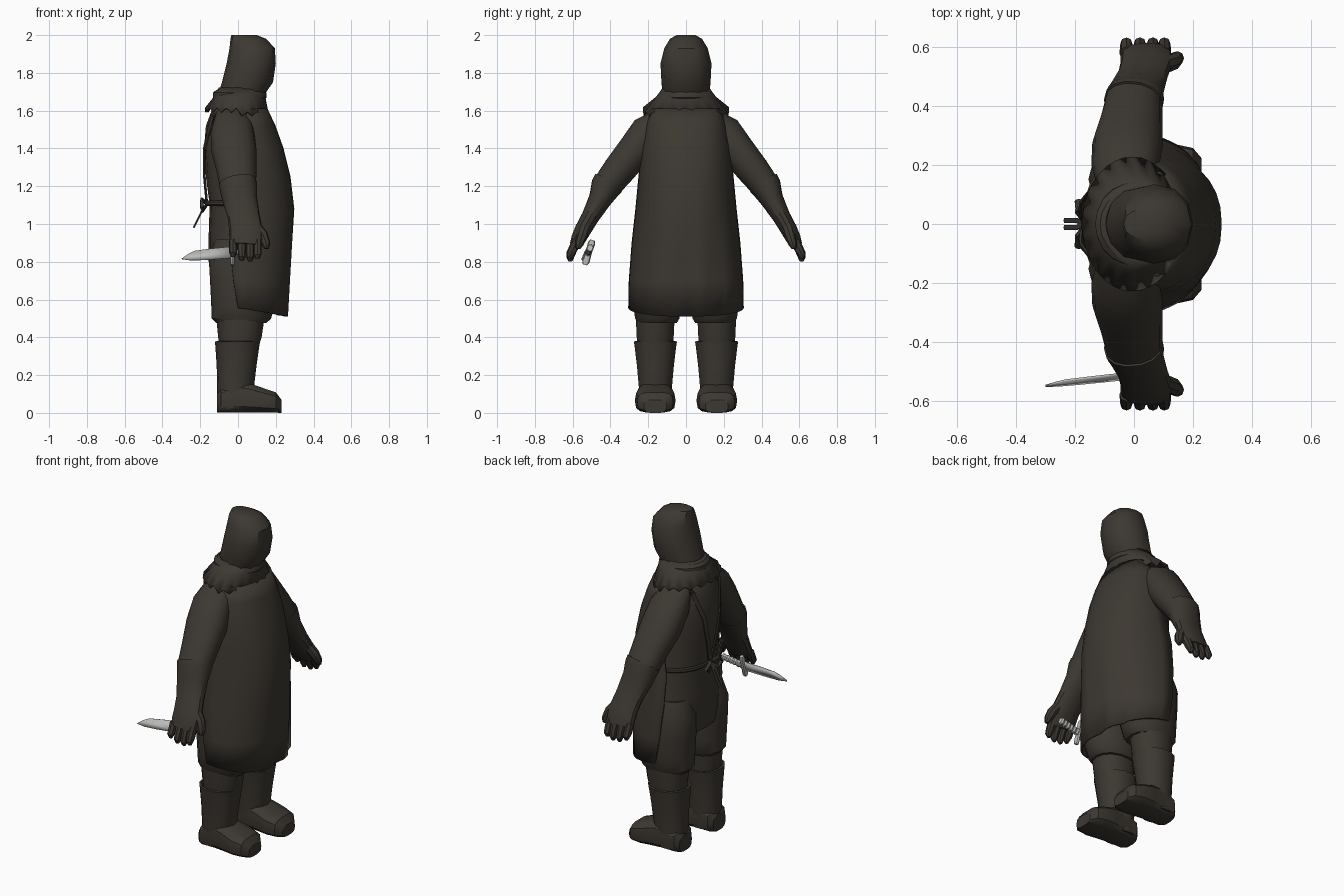
import bpy, bmesh, math
from mathutils import Vector


def material(name, rgb):
    m = bpy.data.materials.new(name)
    m.diffuse_color = (*rgb, 1)
    return m


CLOTH = material("dark brown cloth", (0.046, 0.039, 0.031))
STEEL = material("grey steel", (0.5, 0.5, 0.49))


def finish(name, bm, mat, thick=0):
    bmesh.ops.recalc_face_normals(bm, faces=bm.faces)
    me = bpy.data.meshes.new(name)
    bm.to_mesh(me)
    bm.free()
    me.materials.append(mat)
    ob = bpy.data.objects.new(name, me)
    bpy.context.collection.objects.link(ob)
    if thick:
        mod = ob.modifiers.new("thickness", 'SOLIDIFY')
        mod.thickness, mod.offset = thick, 0
    return ob


def power(v, p):
    return math.copysign(abs(v) ** (2 / p), v)


def loft(name, rings, mat=CLOTH, n=14, p=2.2, cap=True, thick=0):
    """Skin rings given as (centre, half axis U, half axis V)."""
    bm = bmesh.new()
    rows = []
    for c, u, v in rings:
        row = []
        for i in range(n):
            a = 2 * math.pi * i / n
            row.append(bm.verts.new(c + u * power(math.cos(a), p) + v * power(math.sin(a), p)))
        rows.append(row)
    for a, b in zip(rows, rows[1:]):
        for i in range(n):
            j = (i + 1) % n
            bm.faces.new((a[i], a[j], b[j], b[i]))
    if cap:
        bm.faces.new(rows[0])
        bm.faces.new(rows[-1])
    return finish(name, bm, mat, thick)


def stack(name, rows, y=0, **kw):
    """Loft upwards; rows are (z, x back, x front, half width in y)."""
    return loft(name, [(Vector(((a + b) / 2, y, z)), Vector(((b - a) / 2, 0, 0)), Vector((0, h, 0)))
                       for z, a, b, h in rows], **kw)


def tube(name, pts, hint=(1, 0, 0), **kw):
    """Loft along a path; points are (x, y, z, radius along hint, other radius)."""
    P = [Vector(q[:3]) for q in pts]
    rings = []
    for i, q in enumerate(pts):
        t = (P[min(i + 1, len(P) - 1)] - P[max(i - 1, 0)]).normalized()
        u = Vector(hint)
        u = (u - t * u.dot(t)).normalized()
        rings.append((P[i], u * q[3], t.cross(u) * q[4]))
    return loft(name, rings, **kw)


def side(pts, s):
    return [(q[0], q[1] * s, *q[2:]) for q in pts]


# Torso and hips
stack("torso", [(.70, -.14, .19, .25), (.80, -.155, .21, .265), (.95, -.155, .225, .25),
                (1.10, -.15, .24, .235), (1.25, -.17, .235, .225), (1.40, -.18, .20, .215),
                (1.52, -.17, .15, .20), (1.60, -.14, .12, .16), (1.66, -.10, .08, .10)], n=18)

# Hood
stack("hood", [(1.62, -.12, .09, .11), (1.67, -.11, .13, .122), (1.75, -.085, .185, .13),
               (1.85, -.06, .20, .135), (1.93, -.045, .195, .115), (1.98, -.04, .15, .085),
               (2.0, -.035, .10, .05)], n=12)

# Flared hood collar with a ragged hem, and the gathered neck band
collar = stack("hood_collar", [(1.72, -.098, .14, .118), (1.67, -.125, .14, .155),
                               (1.60, -.172, .158, .225)], n=36, p=2, cap=False, thick=.01)
for v in collar.data.vertices:
    if v.index >= 72:
        v.co.z += .014 if v.index % 2 else -.008
    if v.co.x > 0 and v.index >= 72:
        v.co.z -= .02
stack("neck_band", [(1.655, -.12, .14, .135), (1.67, -.132, .152, .148), (1.695, -.132, .15, .142),
                    (1.71, -.115, .14, .125)], n=20, p=2)

# Apron: an open half wrap around the front, with light folds in the skirt
bm = bmesh.new()
rows, N = [], 18
for z, xb, xf, h in [(.51, .0, .262, .30), (.70, -.025, .273, .297), (.90, -.045, .285, .282),
                     (1.08, -.05, .292, .262), (1.25, -.02, .272, .246), (1.40, .015, .235, .23),
                     (1.52, .03, .192, .207), (1.61, .05, .15, .175)]:
    row = []
    for i in range(N + 1):
        t = math.pi * (i / N - .5)
        fold = -.014 if i in (9, 12) and z < 1 else 0
        x = xb + (xf - xb) * power(max(math.cos(t), 0), 2.3) + fold
        lift = .045 * (1 - math.cos(t)) if z < .6 else 0
        row.append(bm.verts.new((x, h * power(math.sin(t), 2.3), z + lift)))
    rows.append(row)
for a, b in zip(rows, rows[1:]):
    for i in range(N):
        bm.faces.new((a[i], a[i + 1], b[i + 1], b[i]))
finish("apron", bm, CLOTH, .012)

# Apron waist tie round the back
waist = []
for i in range(13):
    a = math.pi * (.5 + i / 12)
    waist.append((.03 + .2 * power(math.cos(a), 2.2), .247 * power(math.sin(a), 2.2), 1.11, .014, .007))
tube("waist_tie", waist, hint=(0, 0, 1), n=6)

for s, tag in ((1, "left"), (-1, "right")):
    # Trousers, shins and boots
    stack(tag + "_trouser_leg", [(.475, -.115, .15, .105), (.50, -.14, .175, .12), (.58, -.142, .20, .132),
                                 (.70, -.148, .205, .138), (.82, -.155, .20, .13), (.92, -.12, .17, .10)],
          y=.152 * s)
    stack(tag + "_shin", [(.32, -.095, .10, .09), (.40, -.105, .125, .10), (.50, -.115, .14, .105)], y=.163 * s)
    stack(tag + "_boot_shaft", [(.02, -.11, .06, .085), (.14, -.11, .085, .09), (.25, -.113, .098, .1),
                                (.355, -.12, .113, .113), (.378, -.122, .117, .117), (.38, -.11, .105, .105),
                                (.36, -.10, .095, .095)], y=.162 * s)
    loft(tag + "_boot_foot",
         [(Vector((x, .163 * s, h / 2)), Vector((0, w, 0)), Vector((0, 0, h / 2)))
          for x, h, w in [(-.112, .10, .06), (-.09, .13, .085), (.0, .17, .09), (.07, .155, .098),
                          (.14, .13, .108), (.20, .11, .095), (.23, .07, .06)]], p=3.2)

    # Sleeve, glove and hand
    tube(tag + "_sleeve", side([(-.03, .11, 1.58, .09, .05), (-.03, .20, 1.49, .115, .095),
                                (-.022, .27, 1.39, .12, .095), (-.008, .355, 1.285, .106, .088),
                                (0, .425, 1.195, .096, .078)], s))
    tube(tag + "_glove", side([(-.002, .412, 1.215, .102, .086), (.002, .425, 1.195, .1, .082),
                               (.01, .455, 1.13, .092, .062), (.03, .505, 1.04, .085, .048),
                               (.042, .545, .97, .088, .045), (.042, .57, .92, .088, .04),
                               (.04, .588, .885, .08, .03)], s))
    for k, (x, tip) in enumerate([(-.026, .825), (.02, .805), (.064, .802), (.103, .815)]):
        tube(f"{tag}_finger_{k + 1}", side([(x, .578, .91, .023, .026), (x, .602, .86, .022, .024),
                                            (x, .614, tip + .02, .02, .02), (x, .612, tip, .01, .01)], s), n=8)
    tube(tag + "_thumb", side([(.09, .535, .99, .03, .03), (.13, .55, .94, .03, .028),
                               (.148, .565, .895, .023, .023), (.152, .572, .87, .012, .012)], s), n=8)

    # Shoulder strap, bow loop and hanging string
    tube(tag + "_strap", side([(.08, .14, 1.605, .007, .014), (-.03, .15, 1.625, .007, .014),
                               (-.135, .13, 1.57, .007, .014), (-.178, .075, 1.40, .007, .014),
                               (-.178, .04, 1.25, .007, .014), (-.165, 0, 1.11, .007, .014)], s),
         hint=(.7, .0, .7), n=6)
    tube(tag + "_bow_loop", side([(-.165, 0, 1.11, .012, .005), (-.195, .04, 1.13, .012, .005),
                                  (-.19, .08, 1.09, .012, .005), (-.185, .045, 1.07, .012, .005),
                                  (-.165, 0, 1.10, .012, .005)], s), hint=(.3, 0, 1), n=6)
    tube(tag + "_apron_string", side([(-.165, 0, 1.11, .005, .01), (-.195, .012, 1.06, .005, .01),
                                      (-.235, .012, .98, .005, .01)], s), n=6)


# Knife: clip-point blade, guard, ridged grip
def knife_y(x, z):
    return -.515 + .08 * x + .31 * (z - .85)


bm = bmesh.new()
outline = [(-.30, .815), (-.265, .84), (-.23, .857), (-.15, .868), (-.03, .88),
           (-.03, .82), (-.17, .81), (-.25, .808)]
bm.faces.new([bm.verts.new((x, knife_y(x, z), z)) for x, z in outline])
finish("knife_blade", bm, STEEL, .008)
tube("knife_guard", [(-.03, knife_y(0, z), z, .011, r) for z, r in
                     [(.784, .012), (.80, .02), (.85, .017), (.90, .02), (.915, .012)]], mat=STEEL, n=8)
grip = []
for i in range(13):
    x = -.03 + .0115 * i
    r = .022 if i % 2 else .017
    grip.append((x, -.517 + .0008 * i, .85 + .002 * i, r, r * .85))
tube("knife_grip", grip, hint=(0, .3, .95), mat=STEEL, n=10)

# Smooth shading with kept sharp edges
for ob in bpy.context.scene.objects:
    ob.select_set(True)
    bpy.context.view_layer.objects.active = ob
bpy.ops.object.shade_smooth_by_angle(angle=math.radians(32))
